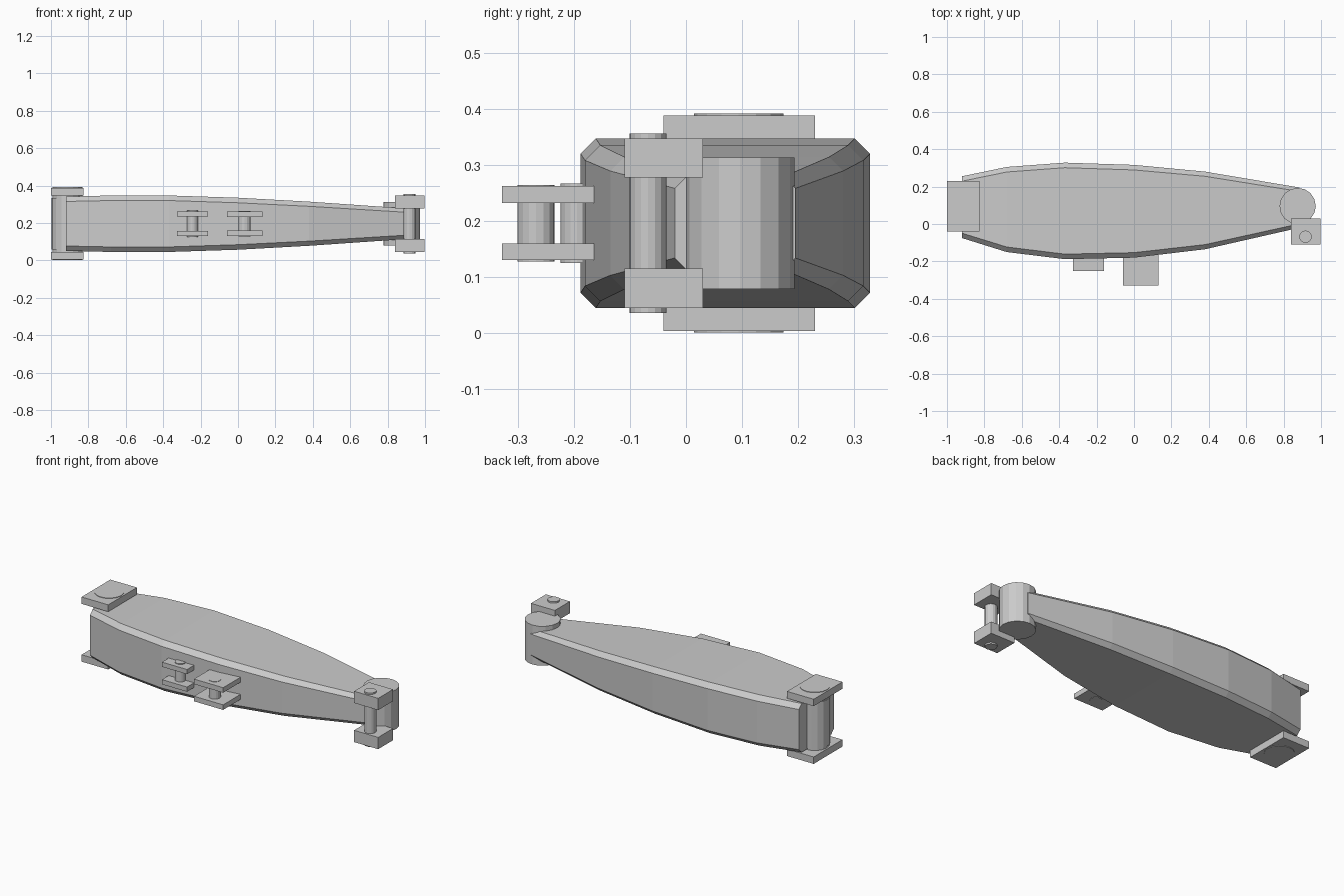
import bpy, bmesh

if "Cube" in bpy.data.objects:
    bpy.data.objects.remove(bpy.data.objects["Cube"])

steel = bpy.data.materials.new("light grey steel")
steel.diffuse_color = (0.6, 0.6, 0.6, 1)
steel.use_nodes = True
steel.node_tree.nodes["Principled BSDF"].inputs["Base Color"].default_value = steel.diffuse_color
MID_Z = 0.196


def finish(bm, name):
    bmesh.ops.recalc_face_normals(bm, faces=bm.faces[:])
    me = bpy.data.meshes.new(name)
    bm.to_mesh(me)
    bm.free()
    me.materials.append(steel)
    ob = bpy.data.objects.new(name, me)
    bpy.context.collection.objects.link(ob)
    return ob


def box(name, x0, x1, y0, y1, z0, z1):
    bm = bmesh.new()
    bmesh.ops.create_cube(bm, size=1)
    for v in bm.verts:
        v.co.x = x0 if v.co.x < 0 else x1
        v.co.y = y0 if v.co.y < 0 else y1
        v.co.z = z0 if v.co.z < 0 else z1
    return finish(bm, name)


def pin(name, x, y, r, half, sides=16):
    bm = bmesh.new()
    bmesh.ops.create_cone(bm, cap_ends=True, segments=sides,
                          radius1=r, radius2=r, depth=2 * half)
    bmesh.ops.translate(bm, verts=bm.verts[:], vec=(x, y, MID_Z))
    return finish(bm, name)


def plate_pair(name, x0, x1, y0, y1, inner, outer):
    # two matching plates, mirrored about the middle height
    box(name + "_upper", x0, x1, y0, y1, MID_Z + inner, MID_Z + outer)
    box(name + "_lower", x0, x1, y0, y1, MID_Z - outer, MID_Z - inner)


# Boom body: chamfered sections (x, front y, back y, half height, chamfer)
sections = [
    (-0.92, -0.075, 0.255, 0.145, 0.026),
    (-0.68, -0.150, 0.305, 0.151, 0.027),
    (-0.37, -0.188, 0.328, 0.151, 0.027),
    (0.00, -0.180, 0.316, 0.139, 0.027),
    (0.38, -0.135, 0.280, 0.118, 0.025),
    (0.885, -0.020, 0.195, 0.083, 0.021),
]
bm = bmesh.new()
rings = []
for x, a, b, h, c in sections:
    pts = [(a + c, -h), (b - c, -h), (b, -h + c), (b, h - c),
           (b - c, h), (a + c, h), (a, h - c), (a, -h + c)]
    rings.append([bm.verts.new((x, y, MID_Z + z)) for y, z in pts])
for r0, r1 in zip(rings, rings[1:]):
    for i in range(8):
        j = (i + 1) % 8
        bm.faces.new((r0[i], r0[j], r1[j], r1[i]))
bm.faces.new(rings[0])
bm.faces.new(rings[-1])
finish(bm, "boom_body")

# Base hinge with its boss and pin
plate_pair("base_lug", -1.0, -0.825, -0.04, 0.23, 0.151, 0.192)
pin("base_boss", -0.912, 0.094, 0.085, 0.138)
pin("base_pin", -0.912, 0.094, 0.08, 0.195)

# Tip boss
pin("tip_boss", 0.875, 0.096, 0.097, 0.117)

# Tip bracket beside the boss
plate_pair("tip_lug", 0.84, 0.998, -0.11, 0.03, 0.081, 0.151)
pin("tip_pin", 0.917, -0.068, 0.033, 0.16)

# Cylinder brackets on the front side
plate_pair("large_bracket", -0.06, 0.132, -0.328, -0.15, 0.036, 0.066)
pin("large_bracket_pin", 0.035, -0.267, 0.033, 0.068)
plate_pair("small_bracket", -0.325, -0.16, -0.25, -0.14, 0.038, 0.066)
pin("small_bracket_pin", -0.243, -0.194, 0.03, 0.071)
